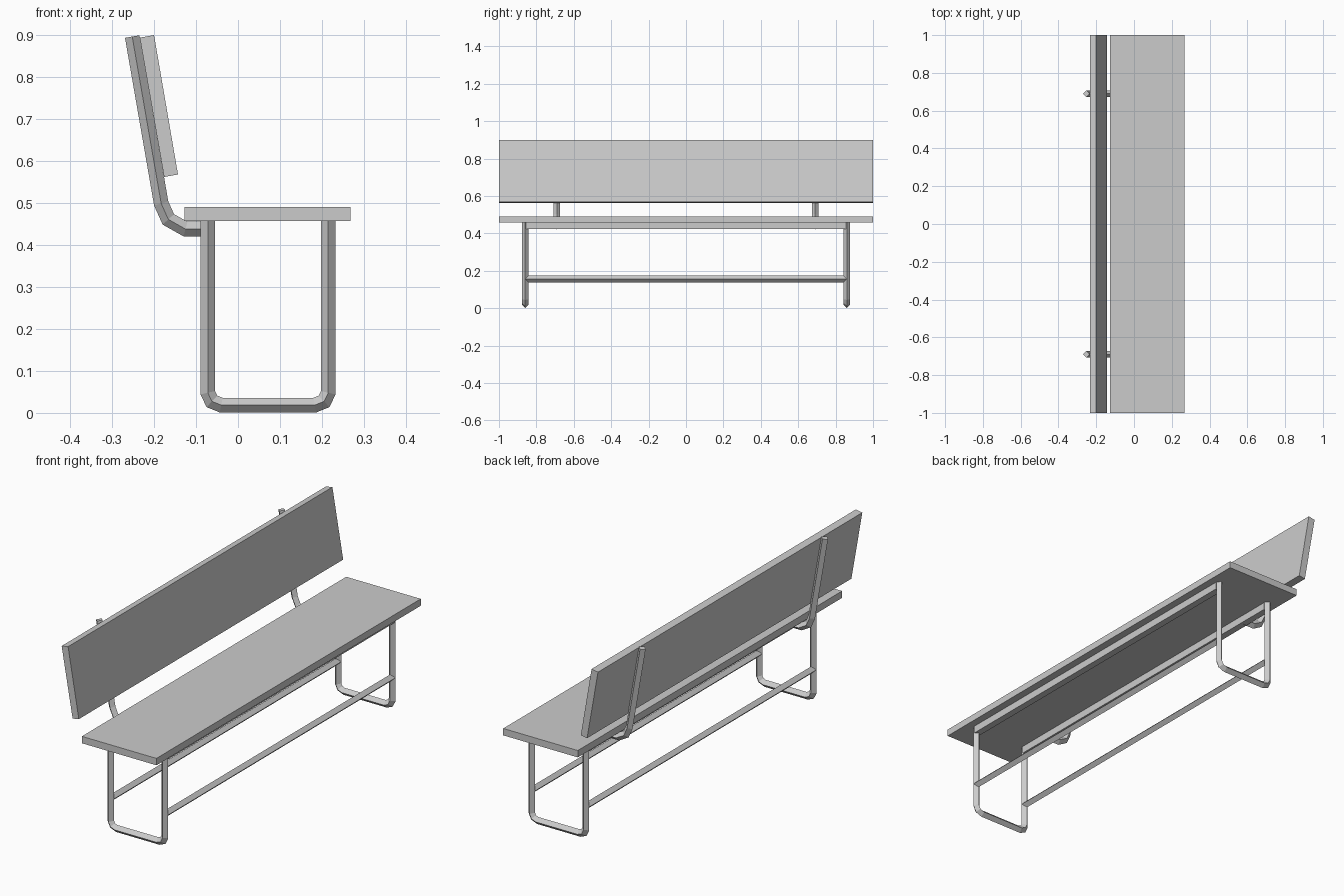
import bpy, bmesh, math
from mathutils import Vector

if "Cube" in bpy.data.objects:
    bpy.data.objects.remove(bpy.data.objects["Cube"])

R = 0.0175  # tube radius


def finish(name, bm):
    bmesh.ops.recalc_face_normals(bm, faces=bm.faces)
    me = bpy.data.meshes.new(name)
    bm.to_mesh(me)
    bm.free()
    ob = bpy.data.objects.new(name, me)
    bpy.context.collection.objects.link(ob)
    return ob


def prism(name, profile, y0, y1):
    """Extrude an xz outline along y."""
    bm = bmesh.new()
    face = bm.faces.new([bm.verts.new((x, y0, z)) for x, z in profile])
    ext = bmesh.ops.extrude_face_region(bm, geom=[face])
    verts = [g for g in ext["geom"] if isinstance(g, bmesh.types.BMVert)]
    bmesh.ops.translate(bm, verts=verts, vec=(0, y1 - y0, 0))
    return finish(name, bm)


def rect(x0, x1, z0, z1):
    return [(x0, z0), (x1, z0), (x1, z1), (x0, z1)]


def tube(name, path, y):
    """Sweep a four-sided diamond tube along an xz path with mitred bends."""
    pts = [Vector(p) for p in path]
    bm = bmesh.new()
    rings = []
    for i, p in enumerate(pts):
        a = (p - pts[i - 1]).normalized() if i else (pts[1] - p).normalized()
        b = (pts[i + 1] - p).normalized() if i < len(pts) - 1 else a
        t = (a + b).normalized()
        n = Vector((-t.y, t.x)) * R / t.dot(a)
        rings.append([bm.verts.new(c) for c in (
            (p.x + n.x, y, p.y + n.y), (p.x, y + R, p.y),
            (p.x - n.x, y, p.y - n.y), (p.x, y - R, p.y))])
    for r, s in zip(rings, rings[1:]):
        for k in range(4):
            bm.faces.new((r[k], r[(k + 1) % 4], s[(k + 1) % 4], s[k]))
    bm.faces.new(rings[0])
    bm.faces.new(rings[-1])
    return finish(name, bm)


# Seat board
prism("seat", rect(-0.127, 0.268, 0.457, 0.49), -1, 1)

# Reclined backrest board
prism("backrest", [(-0.200, 0.900), (-0.143, 0.568),
                   (-0.176, 0.562), (-0.234, 0.894)], -1, 1)

XB, XF = -0.072, 0.215  # back and front leg lines
leg = [(XB, 0.457), (XB, 0.048), (XB + 0.010, 0.0275), (XB + 0.032, 0.0185),
       (XF - 0.032, 0.0185), (XF - 0.010, 0.0275), (XF, 0.048), (XF, 0.457)]
support = [(XB, 0.438), (-0.125, 0.438), (-0.166, 0.461),
           (-0.183, 0.499), (-0.252, 0.8965)]

# Leg loops and bent back supports at both ends
for side, s in (("left", -1), ("right", 1)):
    tube("leg_frame_" + side, leg, 0.86 * s)
    tube("back_support_" + side, support, 0.69 * s)

# Square rails under the seat and diamond stretchers between the leg loops
for side, x in (("back", XB), ("front", XF)):
    prism("seat_rail_" + side, rect(x - 0.0165, x + 0.0165, 0.422, 0.457), -0.855, 0.855)
    prism("stretcher_" + side, [(x - R, 0.156), (x, 0.156 - R),
                                (x + R, 0.156), (x, 0.156 + R)], -0.86, 0.86)
